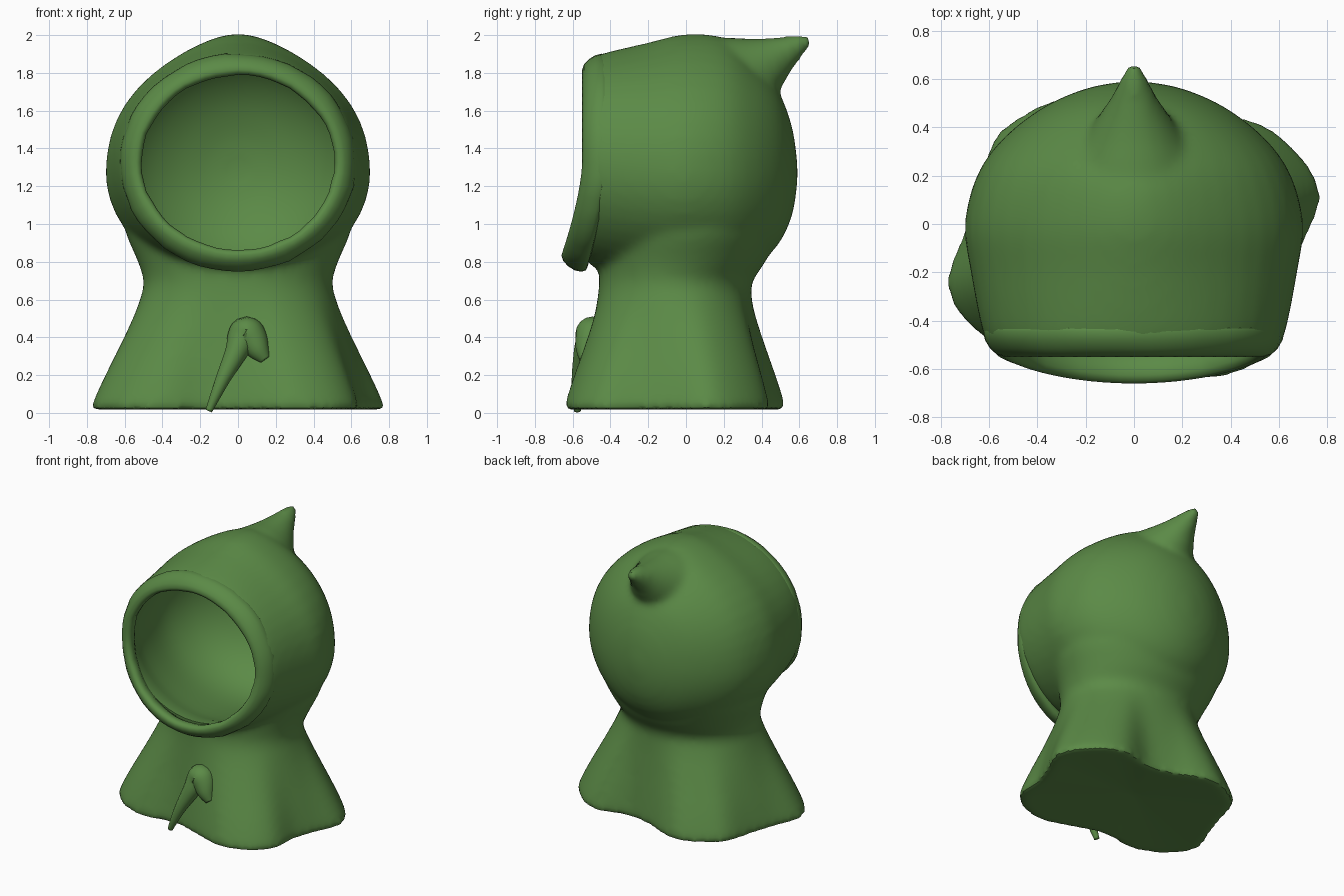
import bpy, bmesh, math, random
from mathutils import Vector

random.seed(4)
if "Cube" in bpy.data.objects:
    bpy.data.objects.remove(bpy.data.objects["Cube"], do_unlink=True)

green = bpy.data.materials.new("leaf green")
green.use_nodes = True
GREEN = (0.105, 0.255, 0.062, 1)
green.diffuse_color = GREEN
green.node_tree.nodes["Principled BSDF"].inputs["Base Color"].default_value = GREEN


def smooth_path(points, steps, closed=False):
    """Catmull-Rom through tuples of any length."""
    n, out = len(points), []
    pick = lambda i: points[i % n] if closed else points[max(0, min(n - 1, i))]
    for i in range(n if closed else n - 1):
        for s in range(steps):
            t = s / steps
            out.append(tuple(
                0.5 * (2 * b + (c - a) * t + (2 * a - 5 * b + 4 * c - d) * t * t
                       + (3 * b - a - 3 * c + d) * t ** 3)
                for a, b, c, d in zip(pick(i - 1), pick(i), pick(i + 1), pick(i + 2))))
    return out if closed else out + [tuple(points[-1])]


def loft(name, rings, closed=False, start_tip=None):
    """Skin a list of equal rings; the ends are capped unless closed."""
    bm = bmesh.new()
    loops = [[bm.verts.new(p) for p in ring] for ring in rings]
    n = len(loops[0])
    for a, b in zip(loops, loops[1:] + (loops[:1] if closed else [])):
        for i in range(n):
            j = (i + 1) % n
            bm.faces.new((a[i], a[j], b[j], b[i]))
    if not closed:
        bm.faces.new(loops[-1])
        if start_tip:
            tip = bm.verts.new(start_tip)
            for i in range(n):
                bm.faces.new((loops[0][i], tip, loops[0][(i + 1) % n]))
        else:
            bm.faces.new(loops[0][::-1])
    bmesh.ops.recalc_face_normals(bm, faces=bm.faces)
    mesh = bpy.data.meshes.new(name)
    bm.to_mesh(mesh)
    bm.free()
    mesh.materials.append(green)
    mesh.shade_smooth()
    obj = bpy.data.objects.new(name, mesh)
    bpy.context.collection.objects.link(obj)
    return obj


def angles(n):
    return [2 * math.pi * i / n for i in range(n)]


def upright_rings(rows):
    """Rows of (y, half width, centre z, height above, height below, peak at the crown)."""
    return [[(w * math.cos(a) * (1 - peak * max(0, math.sin(a)) ** 4), y,
              zc + (up if a < math.pi else down) * math.sin(a)) for a in angles(48)]
            for y, w, zc, up, down, peak in smooth_path(rows, 4)]


def tube(name, rows, sides=16):
    """Rows of (x, y, z, radius)."""
    rows = smooth_path(rows, 5)
    rings = []
    for i, (x, y, z, r) in enumerate(rows):
        a, b = rows[max(0, i - 1)], rows[min(len(rows) - 1, i + 1)]
        q = (Vector(b[:3]) - Vector(a[:3])).normalized()
        side = q.cross(Vector((0, 1, 0)) if abs(q.x) > 0.01 else Vector((1, 0, 0))).normalized()
        up = q.cross(side)
        rings.append([Vector((x, y, z)) + r * (math.cos(t) * side + math.sin(t) * up)
                      for t in angles(sides)])
    return loft(name, rings)


def use_modifiers(obj):
    bpy.context.view_layer.update()
    graph = bpy.context.evaluated_depsgraph_get()
    mesh = bpy.data.meshes.new_from_object(obj.evaluated_get(graph))
    obj.modifiers.clear()
    obj.data = mesh


# Cape: a wavy hem that narrows to an oval neck, then flares into the hood
hem = smooth_path([
    (.77, .1), (.72, .24), (.58, .38), (.42, .44), (.2, .39), (0, .43),
    (-.16, .5), (-.3, .52), (-.46, .45), (-.58, .35), (-.64, .15), (-.7, -.03),
    (-.77, -.22), (-.73, -.36), (-.6, -.48), (-.4, -.54), (-.15, -.51), (.1, -.59),
    (.3, -.64), (.5, -.58), (.62, -.45), (.64, -.25), (.7, -.08)], 3, True)
cape_rings = []
# height, share of hem outline, neck half width, neck back
for z, t, w, back in smooth_path([(.015, .98, .5, .34), (.05, 1, .5, .34), (.2, .77, .5, .34),
                                  (.4, .42, .5, .34), (.58, .12, .5, .34), (.69, 0, .5, .35),
                                  (.8, 0, .53, .42), (.94, 0, .59, .485),
                                  (1.06, 0, .61, .51)], 3):
    mid, depth = (back - .46) / 2, (back + .46) / 2
    ring = []
    for x, y in hem:
        a = math.atan2((y + .06) / .55, x / .7)
        nx, ny = w * math.cos(a), mid + depth * math.sin(a)
        ring.append((nx + (x - nx) * t, ny + (y - ny) * t, z))
    cape_rings.append(ring)
body = loft("hooded_cape", cape_rings, start_tip=(0, 0, .05))

# Egg-shaped hood and its pointed tip
hood = loft("hood", upright_rings([
    (-.53, .58, 1.33, .53, .53, 0), (-.45, .625, 1.32, .58, .56, .03),
    (-.2, .675, 1.29, .67, .58, .2), (0, .7, 1.27, .735, .57, .3),
    (.2, .65, 1.27, .715, .56, .3), (.35, .545, 1.27, .6, .5, .12),
    (.48, .38, 1.27, .45, .39, 0), (.56, .2, 1.27, .25, .23, 0),
    (.59, .04, 1.27, .05, .05, 0)]))
tip = tube("hood_tip", [(0, .02, 1.61, .34), (0, .14, 1.69, .3), (0, .28, 1.77, .245),
                        (0, .4, 1.835, .17), (0, .51, 1.9, .1),
                        (0, .6, 1.948, .056), (0, .662, 1.972, .024)], 24)

# Merge cape, hood and tip into one soft skin
with bpy.context.temp_override(active_object=body, object=body,
                               selected_objects=[body, hood, tip],
                               selected_editable_objects=[body, hood, tip]):
    bpy.ops.object.join()
remesh = body.modifiers.new("skin", 'REMESH')
remesh.mode = 'VOXEL'
remesh.voxel_size = .024
remesh.use_smooth_shade = True
soften = body.modifiers.new("soften", 'SMOOTH')
soften.factor = .5
soften.iterations = 8

# Face hollow, a round bowl that leaves a thin hood wall
hollow = loft("face_hollow_cutter", upright_rings([
    (-.8, .54, 1.325, .485, .485, 0), (-.5, .54, 1.325, .49, .49, 0),
    (-.3, .6, 1.315, .555, .53, 0), (0, .65, 1.3, .63, .56, .1),
    (.2, .605, 1.29, .61, .54, .1), (.35, .5, 1.28, .52, .46, 0),
    (.46, .35, 1.28, .38, .34, 0), (.53, .18, 1.28, .2, .18, 0),
    (.555, .04, 1.28, .04, .04, 0)]))
cut = body.modifiers.new("hollow", 'BOOLEAN')
cut.operation = 'DIFFERENCE'
cut.object = hollow
cut.solver = 'EXACT'
use_modifiers(body)
bpy.data.objects.remove(hollow, do_unlink=True)
body.data.materials.clear()
body.data.materials.append(green)
for p in body.data.polygons:
    p.material_index = 0
    p.use_smooth = True
body.data.set_sharp_from_angle(angle=math.radians(40))

# Rolled rim round the face, swept back at its outer edge and leaning forward at the chin
rim_rings = []
for a in angles(56):
    c, s = math.cos(a), math.sin(a)
    chin = max(0, -s) ** 1.5
    y = -.48 - .11 * chin
    thick = .057 + random.uniform(-.004, .004)
    rim_rings.append([((.567 + thick * math.cos(t)) * c,
                       y + .06 * math.sin(t) + .035 * math.cos(t),
                       1.325 + (.52 + thick * math.cos(t)) * s) for t in angles(12)])
loft("hood_rim", rim_rings, closed=True)

# Hooked tie hanging on the front of the cape
tube("front_tie", [(-.155, -.575, .01, .018), (-.12, -.575, .09, .028), (-.075, -.565, .19, .04),
                   (-.01, -.535, .32, .06), (.02, -.505, .39, .08), (.045, -.495, .42, .09),
                   (.075, -.505, .39, .083), (.11, -.525, .33, .06), (.145, -.535, .28, .03)])
